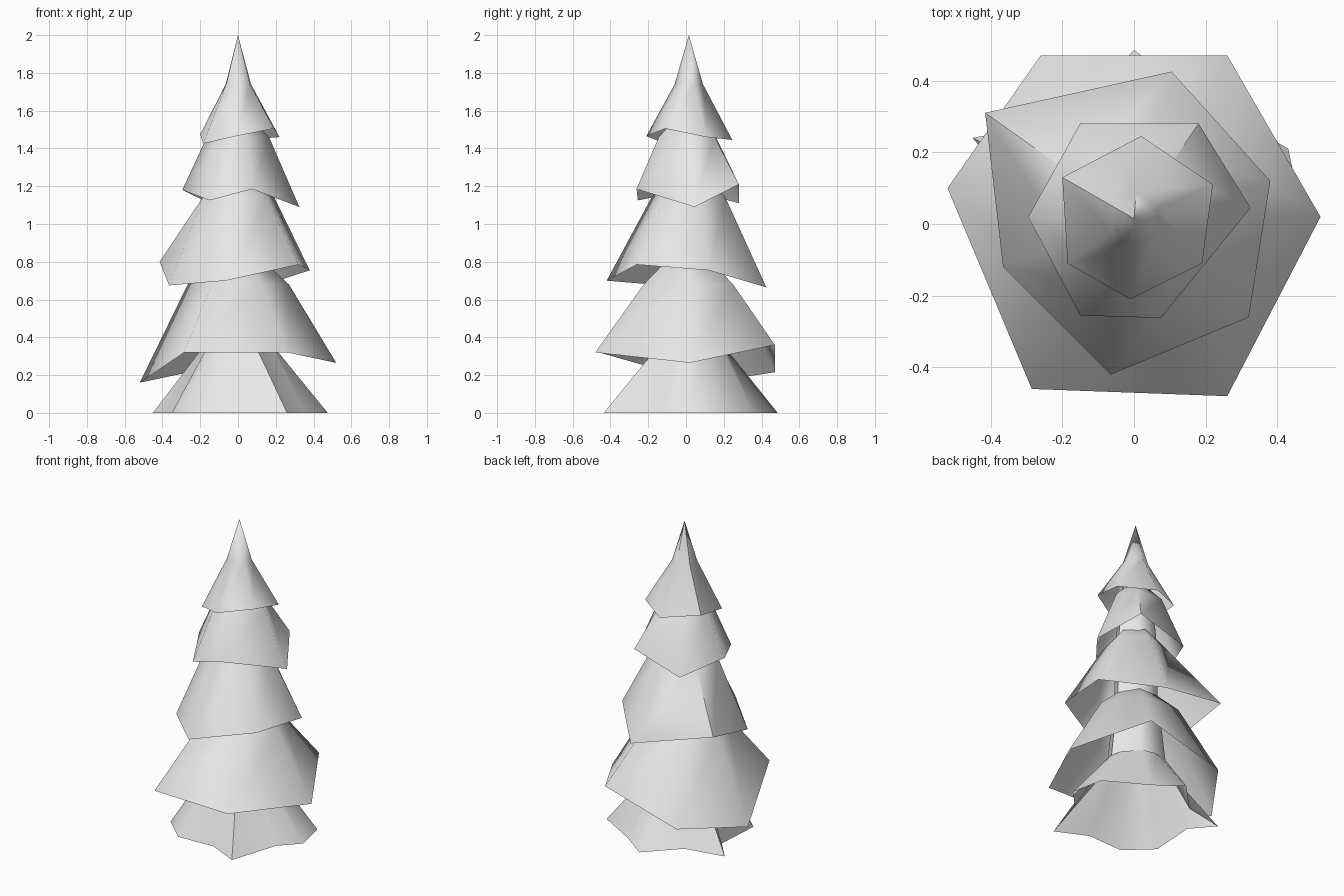
import bpy, bmesh, math

cube = bpy.data.objects.get("Cube")
if cube:
    bpy.data.objects.remove(cube, do_unlink=True)

grey = bpy.data.materials.new("light_grey")
grey.use_nodes = True
grey.diffuse_color = (0.8, 0.8, 0.8, 1)
grey.node_tree.nodes["Principled BSDF"].inputs["Base Color"].default_value = (0.8, 0.8, 0.8, 1)

CENTRE_Y = 0.015


def ring_at(hem, radius, z):
    """Circular ring whose points lie in the same directions as the hem points."""
    angles = [math.atan2(y - CENTRE_Y, x) for x, y, _ in hem]
    return [(radius * math.cos(a), CENTRE_Y + radius * math.sin(a), z) for a in angles]


def loft(name, rings, tip=None):
    """Join rings with quads, optionally closing the top on a point."""
    bm = bmesh.new()
    loops = [[bm.verts.new(p) for p in ring] for ring in rings]
    n = len(loops[0])
    for low, high in zip(loops, loops[1:]):
        for i in range(n):
            j = (i + 1) % n
            bm.faces.new((low[i], low[j], high[j], high[i]))
    if tip:
        top = bm.verts.new(tip)
        for i in range(n):
            bm.faces.new((loops[-1][i], loops[-1][(i + 1) % n], top))
    mesh = bpy.data.meshes.new(name)
    bm.to_mesh(mesh)
    bm.free()
    mesh.materials.append(grey)
    obj = bpy.data.objects.new(name, mesh)
    bpy.context.collection.objects.link(obj)
    bpy.ops.object.select_all(action="DESELECT")
    obj.select_set(True)
    bpy.context.view_layer.objects.active = obj
    bpy.ops.object.shade_smooth_by_angle(angle=math.radians(60))


# Ground tier with a star-shaped hem
base_hem = [(x, y, 0) for x, y in (
    (.475, 0), (.43, .21), (.17, .36), (0, .485), (-.19, .29), (-.45, .24),
    (-.33, .1), (-.35, -.2), (-.19, -.35), (.06, -.34), (.26, -.435), (.36, -.12))]
loft("base_branches", [base_hem, ring_at(base_hem, .19, .35)])

# Ragged six-sided skirts
lower_hem = [(.52, .02, .265), (.26, .47, .36), (-.26, .47, .215),
             (-.52, .1, .16), (-.285, -.46, .32), (.26, -.48, .32)]
loft("lower_branches", [lower_hem, ring_at(lower_hem, .27, .68), ring_at(lower_hem, .14, .8)])

middle_hem = [(.38, .12, .755), (.105, .425, .665), (-.415, .31, .8),
              (-.365, -.12, .675), (-.065, -.42, .7), (.32, -.26, .785)]
loft("middle_branches", [middle_hem, ring_at(middle_hem, .2, 1.14), ring_at(middle_hem, .13, 1.22)])

upper_hem = [(.325, .045, 1.09), (.18, .28, 1.21), (-.15, .28, 1.11),
             (-.295, .02, 1.18), (-.15, -.255, 1.125), (.075, -.262, 1.185)]
loft("upper_branches", [upper_hem, ring_at(upper_hem, .165, 1.46), ring_at(upper_hem, .1, 1.53)])

# Crown with the pointed tip
crown_hem = [(.22, .11, 1.46), (.02, .245, 1.445), (-.2, .13, 1.475),
             (-.185, -.11, 1.425), (-.01, -.21, 1.465), (.19, -.11, 1.505)]
loft("crown_branches", [crown_hem, ring_at(crown_hem, .075, 1.74)], tip=(0, CENTRE_Y, 2))

# Trunk seen between the skirts from below
loft("trunk", [ring_at(lower_hem, r, z) for r, z in
               ((.19, .34), (.14, .79), (.13, 1.21), (.1, 1.52), (.07, 1.7))])
